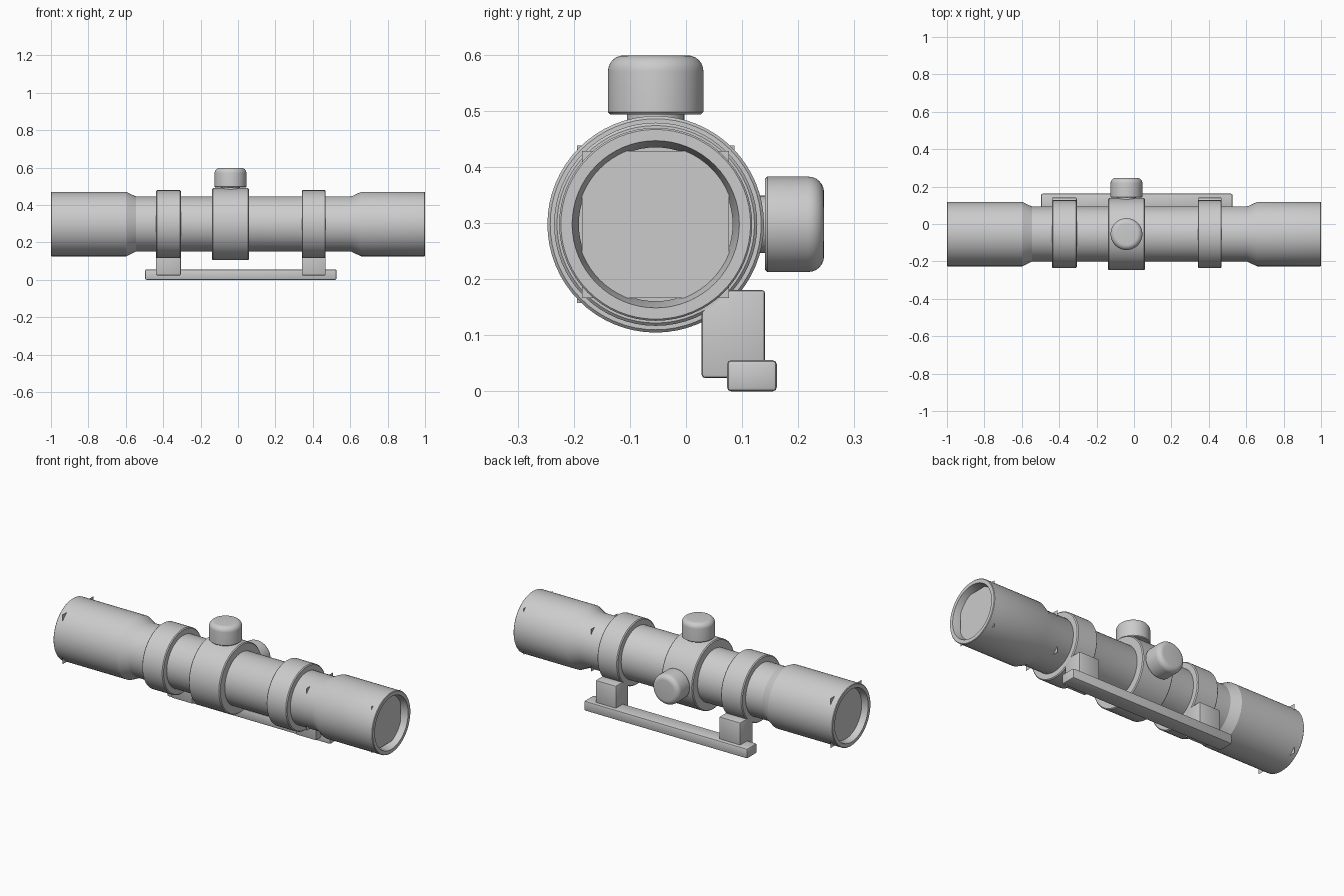
import bpy, bmesh, math
from mathutils import Matrix, Vector

if "Cube" in bpy.data.objects:
    bpy.data.objects.remove(bpy.data.objects["Cube"])

AXIS_Y, AXIS_Z = -0.054, 0.298
KNOB_X = -0.04

grey = bpy.data.materials.new("mid_grey")
grey.use_nodes = True
colour = (0.6, 0.6, 0.6, 1)
grey.diffuse_color = colour
grey.node_tree.nodes["Principled BSDF"].inputs["Base Color"].default_value = colour


def finish(name, bm, smooth=True):
    bmesh.ops.recalc_face_normals(bm, faces=bm.faces)
    mesh = bpy.data.meshes.new(name)
    bm.to_mesh(mesh)
    bm.free()
    mesh.materials.append(grey)
    obj = bpy.data.objects.new(name, mesh)
    bpy.context.collection.objects.link(obj)
    if smooth:
        bpy.ops.object.select_all(action="DESELECT")
        obj.select_set(True)
        bpy.context.view_layer.objects.active = obj
        bpy.ops.object.shade_smooth_by_angle(angle=math.radians(25))
    return obj


def lathe(name, profile, origin, axis, closed=False, sides=64):
    """Spin (height, radius) points about an axis through origin."""
    bm = bmesh.new()
    turn = Vector((0, 0, 1)).rotation_difference(Vector(axis)).to_matrix().to_4x4()
    rings = []
    for h, r in profile:
        rings.append([bm.verts.new((r * math.cos(a), r * math.sin(a), h))
                      for a in (2 * math.pi * i / sides for i in range(sides))])
    pairs = list(zip(rings, rings[1:]))
    if closed:
        pairs.append((rings[-1], rings[0]))
    else:
        bm.faces.new(rings[0])
        bm.faces.new(rings[-1])
    for a, b in pairs:
        for i in range(sides):
            j = (i + 1) % sides
            bm.faces.new((a[i], a[j], b[j], b[i]))
    bm.transform(Matrix.Translation(origin) @ turn)
    return finish(name, bm)


def box(name, low, high, bevel):
    bm = bmesh.new()
    bmesh.ops.create_cube(bm, size=1)
    for v in bm.verts:
        v.co = Vector([high[i] if v.co[i] > 0 else low[i] for i in range(3)])
    bmesh.ops.bevel(bm, geom=bm.edges[:], offset=bevel, segments=2,
                    profile=0.5, affect="EDGES")
    return finish(name, bm)


def collar(name, x0, x1, r, bevel=0.005):
    return lathe(name, [(x0, r - bevel), (x0 + bevel, r), (x1 - bevel, r), (x1, r - bevel)],
                 (0, AXIS_Y, AXIS_Z), (1, 0, 0))


def knob(name, origin, axis, r=0.085, height=0.105, round_r=0.028):
    profile = [(-0.02, r * 0.6), (0, r * 0.6), (0, r - 0.004), (0.004, r)]
    for i in range(7):
        a = math.pi / 2 * i / 6
        profile.append((height - round_r + round_r * math.sin(a),
                        r - round_r + round_r * math.cos(a)))
    return lathe(name, profile, origin, axis)


# Hollow main tube with flared ends
lathe("main_tube",
      [(-1, 0.149), (-1, 0.169), (-0.997, 0.172), (-0.597, 0.172), (-0.545, 0.147),
       (0.604, 0.147), (0.658, 0.172), (0.997, 0.172), (1, 0.169), (1, 0.149),
       (0.95, 0.137), (-0.95, 0.137)],
      (0, AXIS_Y, AXIS_Z), (1, 0, 0), closed=True)

# Square lens sheets whose corners pass through the tube wall
for name, x, half in (("rear_lens", -0.965, 0.14), ("inner_lens", 0.55, 0.12),
                      ("front_lens", 0.965, 0.131)):
    bm = bmesh.new()
    bm.faces.new([bm.verts.new((x, AXIS_Y + s * half, AXIS_Z + t * half))
                  for s, t in ((-1, -1), (1, -1), (1, 1), (-1, 1))])
    finish(name, bm, smooth=False)

# Turret housing and its two knobs
collar("turret_housing", -0.138, 0.058, 0.193)
knob("top_knob", (KNOB_X, AXIS_Y, 0.494), (0, 0, 1))
knob("side_knob", (KNOB_X, 0.141, AXIS_Z), (0, 1, 0))

# Mounting rings with posts down to the rail
for side, x0, x1 in (("right", -0.439, -0.306), ("left", 0.341, 0.469)):
    collar(side + "_mount_ring", x0, x1, 0.181)
    box(side + "_mount_post", (x0, 0.028, 0.024), (x1, 0.141, 0.181), 0.006)

box("mounting_rail", (-0.497, 0.073, 0), (0.527, 0.162, 0.056), 0.008)
